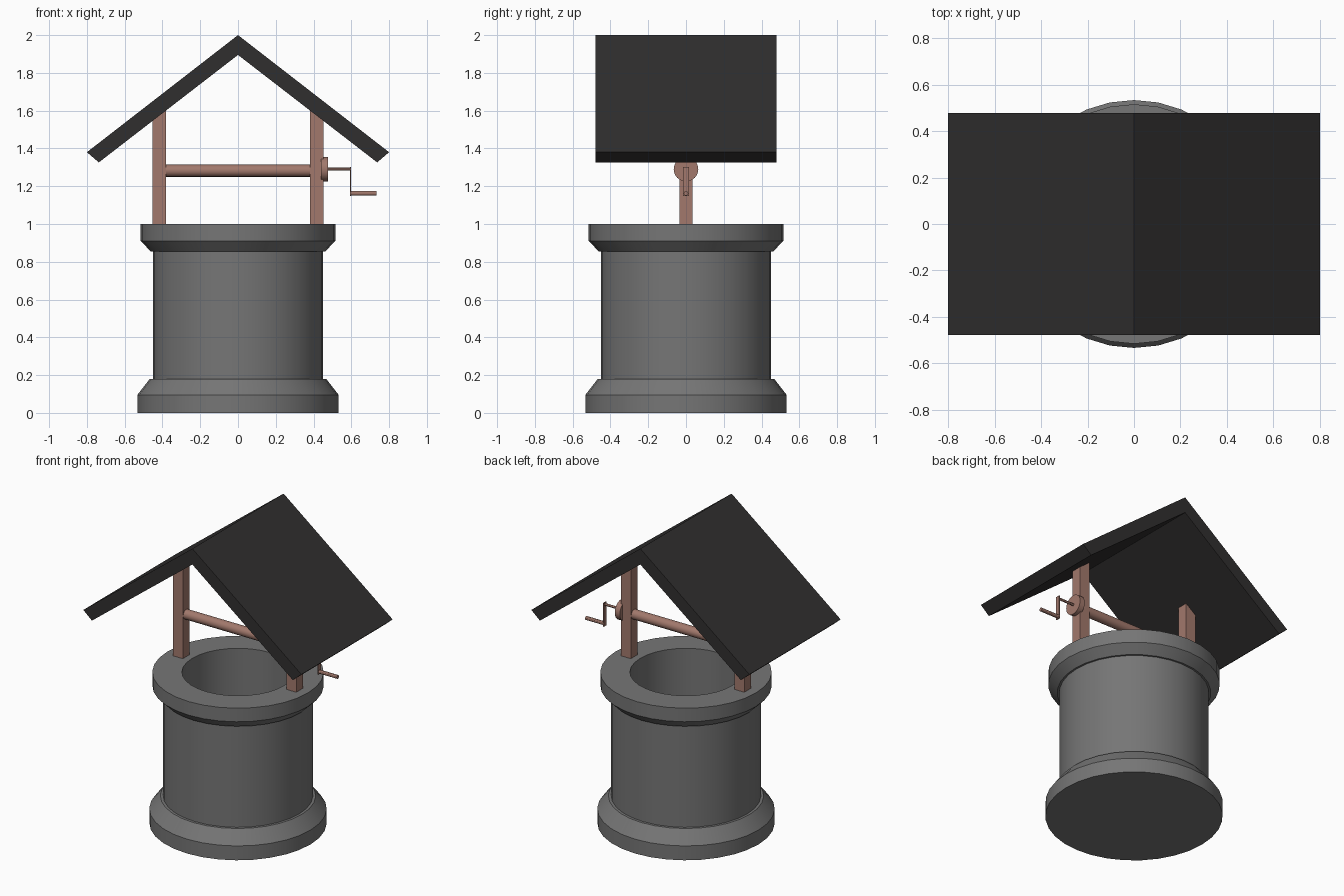
import bpy, bmesh, math
from mathutils import Matrix

if "Cube" in bpy.data.objects:
    bpy.data.objects.remove(bpy.data.objects["Cube"])


def material(name, rgb):
    m = bpy.data.materials.new(name)
    m.diffuse_color = (*rgb, 1)
    m.use_nodes = True
    m.node_tree.nodes["Principled BSDF"].inputs["Base Color"].default_value = m.diffuse_color
    return m


STONE = material("stone", (0.18, 0.18, 0.18))
WOOD = material("wood", (0.36, 0.19, 0.15))
SLATE = material("slate", (0.03, 0.028, 0.028))


def finish(name, bm, mat, smooth=False):
    bmesh.ops.recalc_face_normals(bm, faces=bm.faces)
    me = bpy.data.meshes.new(name)
    bm.to_mesh(me)
    bm.free()
    me.materials.append(mat)
    ob = bpy.data.objects.new(name, me)
    bpy.context.collection.objects.link(ob)
    if smooth:
        bpy.ops.object.select_all(action='DESELECT')
        ob.select_set(True)
        bpy.context.view_layer.objects.active = ob
        bpy.ops.object.shade_smooth_by_angle(angle=math.radians(30))
    return ob


def lathe(name, profile, mat, sides=32):
    # revolve (radius, z) points about z; both ends close on the axis
    bm = bmesh.new()
    rings = []
    for r, z in profile:
        if r == 0:
            rings.append([bm.verts.new((0, 0, z))] * sides)
        else:
            angles = [2 * math.pi * i / sides for i in range(sides)]
            rings.append([bm.verts.new((r * math.cos(a), r * math.sin(a), z)) for a in angles])
    for a, b in zip(rings, rings[1:]):
        for i in range(sides):
            j = (i + 1) % sides
            bm.faces.new(list(dict.fromkeys((a[i], a[j], b[j], b[i]))))
    return finish(name, bm, mat, True)


def box(name, x, y, z, mat):
    bm = bmesh.new()
    mid = [(a + b) / 2 for a, b in (x, y, z)]
    size = [b - a for a, b in (x, y, z)]
    bmesh.ops.create_cube(bm, size=1, matrix=Matrix.Translation(mid) @ Matrix.Diagonal((*size, 1)))
    return finish(name, bm, mat)


def rod_x(name, x0, x1, z, r, mat, sides=16):
    bm = bmesh.new()
    mx = Matrix.Translation(((x0 + x1) / 2, 0, z)) @ Matrix.Rotation(math.pi / 2, 4, 'Y')
    bmesh.ops.create_cone(bm, cap_ends=True, segments=sides, radius1=r, radius2=r,
                          depth=x1 - x0, matrix=mx)
    return finish(name, bm, mat, True)


# stone shaft with stepped foot, flared rim and hollow inside
lathe("well_shaft", [(0, 0), (0.533, 0), (0.533, 0.095), (0.467, 0.18), (0.45, 0.18),
                     (0.45, 0.855), (0.462, 0.855), (0.515, 0.91), (0.515, 1.0),
                     (0.337, 1.0), (0.337, 0.1), (0, 0.1)], STONE)

# posts, with tops hidden inside the roof
for side, s in (("left", -1), ("right", 1)):
    post = box(side + "_post", sorted((s * 0.38, s * 0.452)), (-0.035, 0.035), (0.98, 1.66), WOOD)
    for v in post.data.vertices:
        if v.co.z > 1.5:
            v.co.z = 1.92 - 0.775 * abs(v.co.x)

# winch: drum, hub and crank
rod_x("winch_drum", -0.4, 0.4, 1.282, 0.032, WOOD)
rod_x("crank_hub", 0.44, 0.477, 1.29, 0.065, WOOD, 24)
rod_x("crank_axle", 0.47, 0.597, 1.29, 0.008, WOOD, 12)
box("crank_arm", (0.592, 0.599), (-0.015, 0.015), (1.147, 1.303), WOOD)
rod_x("crank_grip", 0.597, 0.732, 1.163, 0.012, WOOD, 12)

# gabled roof, one extruded chevron
bm = bmesh.new()
outline = [(-0.8, 1.38), (0, 2.0), (0.8, 1.38), (0.737, 1.326), (0, 1.895), (-0.737, 1.326)]
front = [bm.verts.new((x, -0.478, z)) for x, z in outline]
back = [bm.verts.new((x, 0.478, z)) for x, z in outline]
for i in range(6):
    j = (i + 1) % 6
    bm.faces.new((front[i], front[j], back[j], back[i]))
for ring in (front, back):
    bm.faces.new((ring[0], ring[1], ring[4], ring[5]))
    bm.faces.new((ring[1], ring[2], ring[3], ring[4]))
finish("roof", bm, SLATE)
